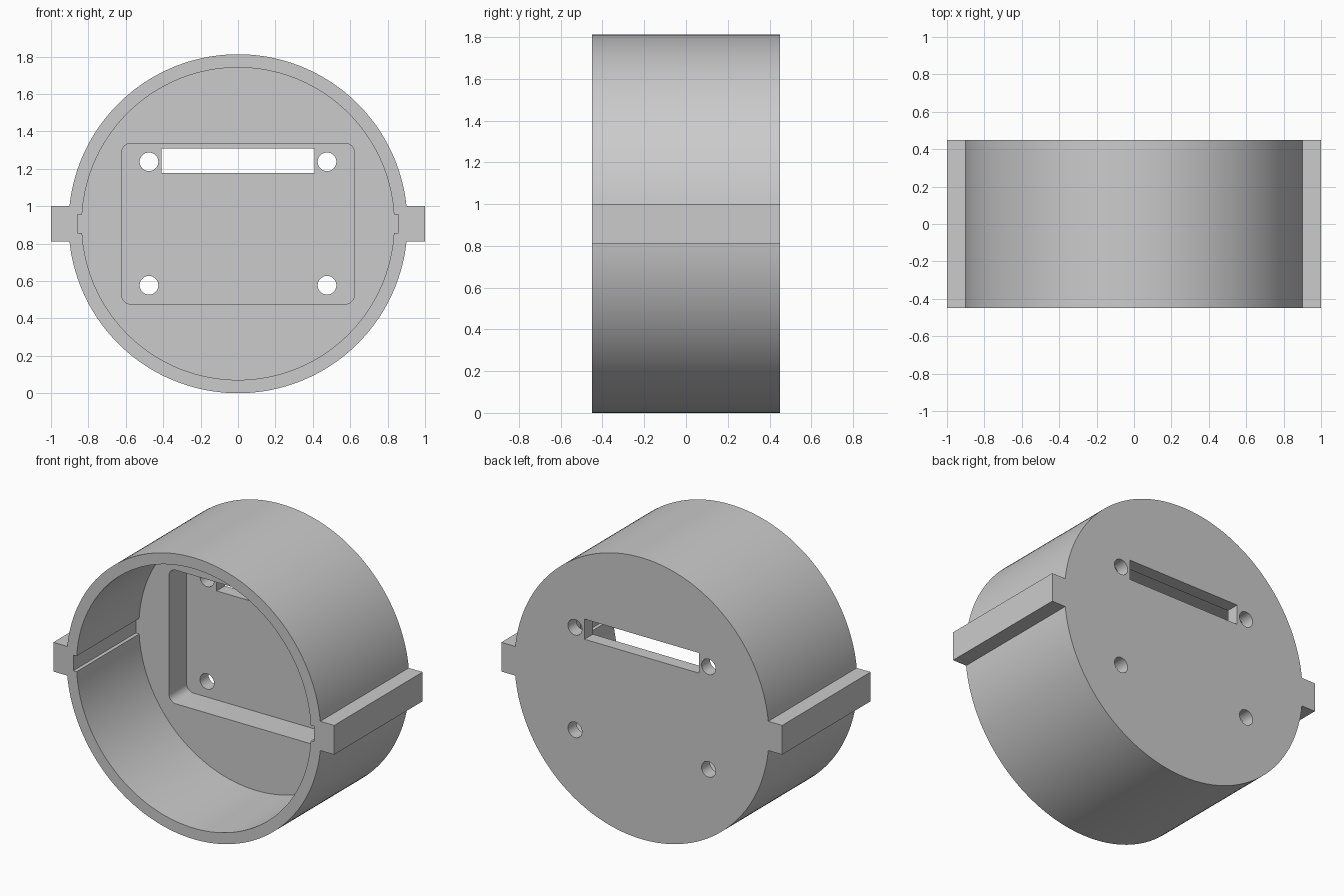
import bpy
import bmesh
from math import asin, cos, sin, pi

default = bpy.data.objects.get("Cube")
if default:
    bpy.data.objects.remove(default, do_unlink=True)

CZ = 0.906                    # height of the housing axis
FRONT, BACK = -0.45, 0.45
FLOOR, POCKET = 0.185, 0.365  # inner floor and recessed panel depth
THROUGH = BACK + 0.1

grey = bpy.data.materials.new("light_grey_plastic")
grey.use_nodes = True
colour = (0.6, 0.6, 0.6, 1)
grey.diffuse_color = colour
grey.node_tree.nodes["Principled BSDF"].inputs["Base Color"].default_value = colour


def arc(cx, cz, r, start, end, steps):
    angles = [start + (end - start) * i / steps for i in range(steps + 1)]
    return [(cx + r * cos(a), cz + r * sin(a)) for a in angles]


def lugged_circle(r, reach, half):
    """Circle with a square lug on each side."""
    a = asin(half / r)
    top = arc(0, 0, r, a, pi - a, 80)
    bottom = arc(0, 0, r, pi + a, 2 * pi - a, 80)
    return (top + [(-reach, half), (-reach, -half)]
            + bottom + [(reach, -half), (reach, half)])


def rounded_rectangle(w, h, r):
    points = []
    for i, (sx, sz) in enumerate([(1, 1), (-1, 1), (-1, -1), (1, -1)]):
        points += arc(sx * (w - r), sz * (h - r), r, i * pi / 2, (i + 1) * pi / 2, 8)
    return points


def prism(name, outline, y0, y1, x=0, z=CZ):
    """Extrude an x-z outline along y."""
    bm = bmesh.new()
    face = bm.faces.new([bm.verts.new((px + x, y0, pz + z)) for px, pz in outline])
    ext = bmesh.ops.extrude_face_region(bm, geom=[face])
    moved = [g for g in ext["geom"] if isinstance(g, bmesh.types.BMVert)]
    bmesh.ops.translate(bm, verts=moved, vec=(0, y1 - y0, 0))
    bmesh.ops.recalc_face_normals(bm, faces=bm.faces)
    mesh = bpy.data.meshes.new(name)
    bm.to_mesh(mesh)
    bm.free()
    mesh.materials.append(grey)
    obj = bpy.data.objects.new(name, mesh)
    bpy.context.collection.objects.link(obj)
    return obj


# Round housing with side tabs
housing = prism("round_housing", lugged_circle(0.906, 1.0, 0.094), FRONT, BACK)

# Bore with side grooves, floor pocket, slot and screw holes
cutters = [
    prism("bore_cutter", lugged_circle(0.835, 0.857, 0.05), FRONT - 0.1, FLOOR),
    prism("pocket_cutter", rounded_rectangle(0.622, 0.43, 0.05), FLOOR - 0.1, POCKET),
    prism("slot_cutter", [(-0.408, -0.065), (0.408, -0.065), (0.408, 0.065), (-0.408, 0.065)],
          POCKET - 0.1, THROUGH, z=1.243),
]
for side in (-1, 1):
    for height in (0.577, 1.237):
        cutters.append(prism("screw_hole_cutter", arc(0, 0, 0.05, 0, 2 * pi * 31 / 32, 31),
                             POCKET - 0.1, THROUGH, x=side * 0.476, z=height))

bpy.ops.object.select_all(action="DESELECT")
bpy.context.view_layer.objects.active = housing
housing.select_set(True)
for cutter in cutters:
    cutter.hide_render = True
    mod = housing.modifiers.new(cutter.name, "BOOLEAN")
    mod.operation = "DIFFERENCE"
    mod.solver = "EXACT"
    mod.object = cutter
    bpy.ops.object.modifier_apply(modifier=mod.name)
for cutter in cutters:
    bpy.data.objects.remove(cutter, do_unlink=True)

# Smooth walls with crisp rims
bpy.ops.object.shade_smooth_by_angle(angle=pi / 6)
